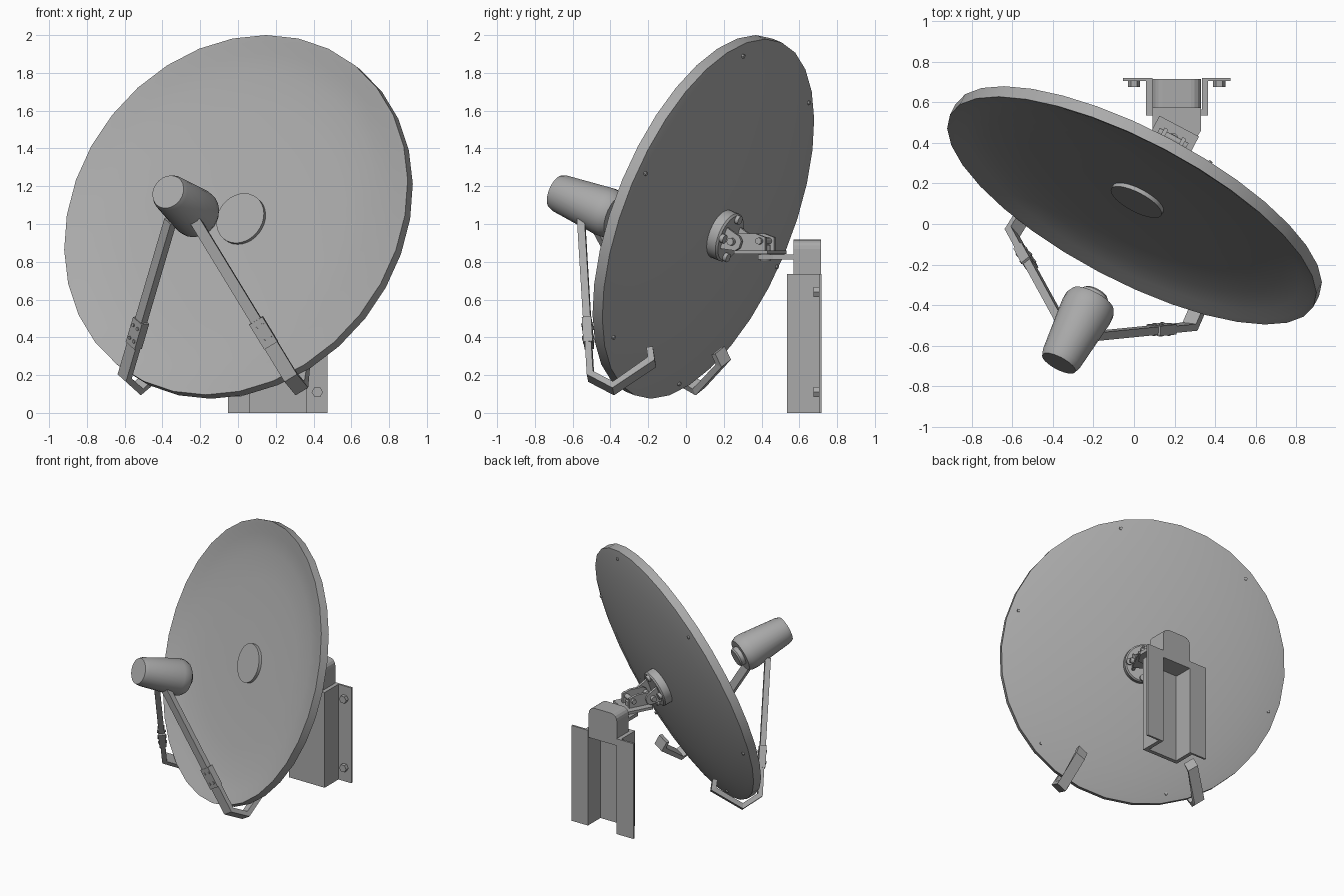
import bpy, bmesh, math
from mathutils import Matrix, Vector

if "Cube" in bpy.data.objects:
    bpy.data.objects.remove(bpy.data.objects["Cube"])

AZ, EL = math.radians(27.8), math.radians(19.8)
GREY = bpy.data.materials.new("mid_grey")
GREY.diffuse_color = (.4, .4, .4, 1)
GREY.use_nodes = True
GREY.node_tree.nodes["Principled BSDF"].inputs["Base Color"].default_value = GREY.diffuse_color


def frame(x, y, z, o):
    m = Matrix((x, y, z)).transposed().to_4x4()
    m.translation = Vector(o)
    return m


# Frames: world, tilted dish (x right, y up, z out of the face), swivel about the vertical pin
N_H = Vector((-math.sin(AZ), -math.cos(AZ), 0))
U = Vector((math.cos(AZ), -math.sin(AZ), 0))
UP = Vector((0, 0, 1))
N = math.cos(EL) * N_H + math.sin(EL) * UP
V = -math.sin(EL) * N_H + math.cos(EL) * UP
WORLD = Matrix.Identity(4)
DISH = frame(U, V, N, (-0.011, 0.066, 1.048))
SWIVEL = frame(U, -N_H, UP, (0.19, 0.42, 0))


def finish(name, bm, m, smooth=False):
    bmesh.ops.recalc_face_normals(bm, faces=bm.faces)
    me = bpy.data.meshes.new(name)
    bm.to_mesh(me)
    bm.free()
    me.materials.append(GREY)
    ob = bpy.data.objects.new(name, me)
    bpy.context.collection.objects.link(ob)
    ob.matrix_world = m
    if smooth:
        bpy.ops.object.select_all(action='DESELECT')
        bpy.context.view_layer.objects.active = ob
        ob.select_set(True)
        bpy.ops.object.shade_smooth_by_angle(angle=math.radians(32))
    return ob


def prism(name, m, outline, lo, hi, axis='Z'):
    """Extrude an outline along z, or an x-z outline along y, or a y-z outline along x."""
    put = {'Z': lambda a, b, h: (a, b, h), 'Y': lambda a, b, h: (a, h, b),
           'X': lambda a, b, h: (h, a, b)}[axis]
    bm = bmesh.new()
    rings = [[bm.verts.new(put(a, b, h)) for a, b in outline] for h in (lo, hi)]
    n = len(outline)
    for r in rings:
        bm.faces.new(r)
    for i in range(n):
        j = (i + 1) % n
        bm.faces.new((rings[0][i], rings[0][j], rings[1][j], rings[1][i]))
    return finish(name, bm, m)


def box(name, m, lo, hi):
    return prism(name, m, [(lo[0], lo[1]), (hi[0], lo[1]), (hi[0], hi[1]), (lo[0], hi[1])], lo[2], hi[2])


def lathe(name, m, profile, seg=24):
    """Spin (radius, height) points round the local z axis."""
    bm = bmesh.new()
    rings = []
    for r, h in profile:
        if r == 0:
            rings.append([bm.verts.new((0, 0, h))] * seg)
        else:
            rings.append([bm.verts.new((r * math.cos(2 * math.pi * i / seg),
                                        r * math.sin(2 * math.pi * i / seg), h)) for i in range(seg)])
    for a, b in zip(rings, rings[1:]):
        for i in range(seg):
            j = (i + 1) % seg
            bm.faces.new(list(dict.fromkeys((a[i], a[j], b[j], b[i]))))
    return finish(name, bm, m, True)


def rod(name, m, p, axis, r, length, seg=12):
    rot = Vector((0, 0, 1)).rotation_difference(Vector(axis)).to_matrix().to_4x4()
    return lathe(name, m @ Matrix.Translation(p) @ rot, [(0, 0), (r, 0), (r, length), (0, length)], seg)


def strip(name, m, pts, side, w, t):
    """Flat bar along a path, mitred at the bends."""
    pts = [Vector(p) for p in pts]
    bm = bmesh.new()
    rings = []
    for i, p in enumerate(pts):
        d0 = (p - pts[i - 1]).normalized() if i else None
        d1 = (pts[i + 1] - p).normalized() if i + 1 < len(pts) else None
        d0, d1 = d0 or d1, d1 or d0
        up = (d0.cross(side).normalized() + d1.cross(side).normalized()).normalized()
        k = up.dot(d0.cross(side).normalized())
        rings.append([bm.verts.new(p + side * a * w / 2 + up * b * t / 2 / k)
                      for a, b in ((-1, -1), (1, -1), (1, 1), (-1, 1))])
    bm.faces.new(rings[0])
    bm.faces.new(rings[-1])
    for a, b in zip(rings, rings[1:]):
        for i in range(4):
            j = (i + 1) % 4
            bm.faces.new((a[i], a[j], b[j], b[i]))
    return finish(name, bm, m)


# Reflector: shallow pan face, upright rim, domed back
lathe("dish", DISH, [(0, -.072), (.3, -.071), (.6, -.066), (.8, -.052), (.92, -.027), (.98, -.008), (1.012, 0),
                     (1.012, -.062), (.97, -.074), (.8, -.108), (.6, -.138), (.3, -.165),
                     (0, -.175)], 32)
lathe("centre_plate", DISH, [(0, -.09), (.14, -.09), (.14, -.05), (0, -.05)], 32)
for i in range(6):
    a = math.radians(76 + 60 * i)
    rod("rim_bolt", DISH, (.95 * math.cos(a), .95 * math.sin(a), -.088), (0, 0, 1), .011, .03, 8)

# Feed horn pointing at the dish
FEED = DISH @ Matrix.Translation((.033, -.167, -.003))
lathe("feed_horn", FEED, [(0, .41), (.06, .41), (.07, .42), (.07, .45), (.115, .45), (.13, .48), (.132, .52),
                          (.102, .80), (.092, .828), (0, .828)], 24)

# Two support legs, each hooked round the lower rim
for s, tag in ((-1, "left"), (1, "right")):
    A, B, C, D, E = (Vector((.025 + s * x, y, z)) for x, y, z in
                     ((.075, -.25, .6), (.495, -.93, .06), (.485, -.945, -.085), (.405, -.75, -.215),
                      (.385, -.70, -.175)))
    side = (A - B).cross(C - B).normalized()
    J, K, L = A.lerp(B, .64), A.lerp(B, .8), A.lerp(B, .7)
    strip(tag + "_leg", DISH, [A, K], side, .058, .04)
    strip(tag + "_rim_hook", DISH, [L, B, C, D, E], side, .078, .034)
    strip(tag + "_leg_sleeve", DISH, [J, K], side, .082, .05)
    up = (B - A).normalized().cross(side)
    for f in (.68, .76):
        for w in (-.02, .02):
            p = A.lerp(B, f) + side * w - up * .031
            rod(tag + "_sleeve_bolt", DISH, p, up, .01, .062, 8)

# Tilt hub on the back of the dish
HUB = DISH @ Matrix.Translation((.025, -.045, -.012))
lathe("hub", HUB, [(0, -.225), (.125, -.225), (.135, -.215), (.135, -.16), (0, -.16)], 32)
for a in range(4):
    t = a * math.pi / 2
    rod("hub_bolt", HUB, (.105 * math.cos(t), .105 * math.sin(t), -.245), (0, 0, 1), .024, .03, 12)
for s in (-1, 1):
    prism("hub_ear", HUB, [(-.06, -.22), (.06, -.22), (.04, -.31), (.02, -.33), (-.02, -.33), (-.04, -.31)],
          s * .075 - .01, s * .075 + .01, 'X')
rod("tilt_pin", HUB, (-.11, 0, -.28), (1, 0, 0), .02, .22)

# Swivel bracket between hub and wall arm
box("swivel_plate", SWIVEL, (-.11, -.13, .84), (.11, .07, .86))
for s in (-1, 1):
    prism("swivel_ear", SWIVEL, [(-.17, .90), (-.15, .85), (.03, .85), (.03, .93), (-.03, .95), (-.13, .95),
                                 (-.16, .93)], s * .05 - .01, s * .05 + .01, 'X')
rod("lock_pin", SWIVEL, (-.08, 0, .91), (1, 0, 0), .018, .16)
rod("swivel_pin", SWIVEL, (0, 0, .805), (0, 0, 1), .028, .085)

# Wall arm and the capped head it leaves from
prism("wall_arm", WORLD, [(.09, .58), (.33, .58), (.33, .46), (.28, .38), (.14, .38), (.09, .46)], .812, .838)
head = [(.09, .68), (.33, .68)]
for cx, a0 in ((.28, 0), (.14, 90)):
    for k in range(5):
        t = math.radians(a0 + k * 22.5)
        head.append((cx + .05 * math.cos(t), .868 + .05 * math.sin(t)))
prism("mast_head", WORLD, head, .57, .715, 'Y')

# Hat-section wall bracket, open to the wall
prism("wall_bracket", WORLD, [(-.053, .718), (-.053, .703), (.06, .703), (.06, .535), (.365, .535), (.365, .703),
                              (.475, .703), (.475, .718), (.335, .718), (.335, .565), (.09, .565), (.09, .718)],
      0, .735)
for x in (0, .42):
    for z in (.11, .64):
        rod("wall_bolt", WORLD, (x, .675, z), (0, 1, 0), .03, .03, 6)
